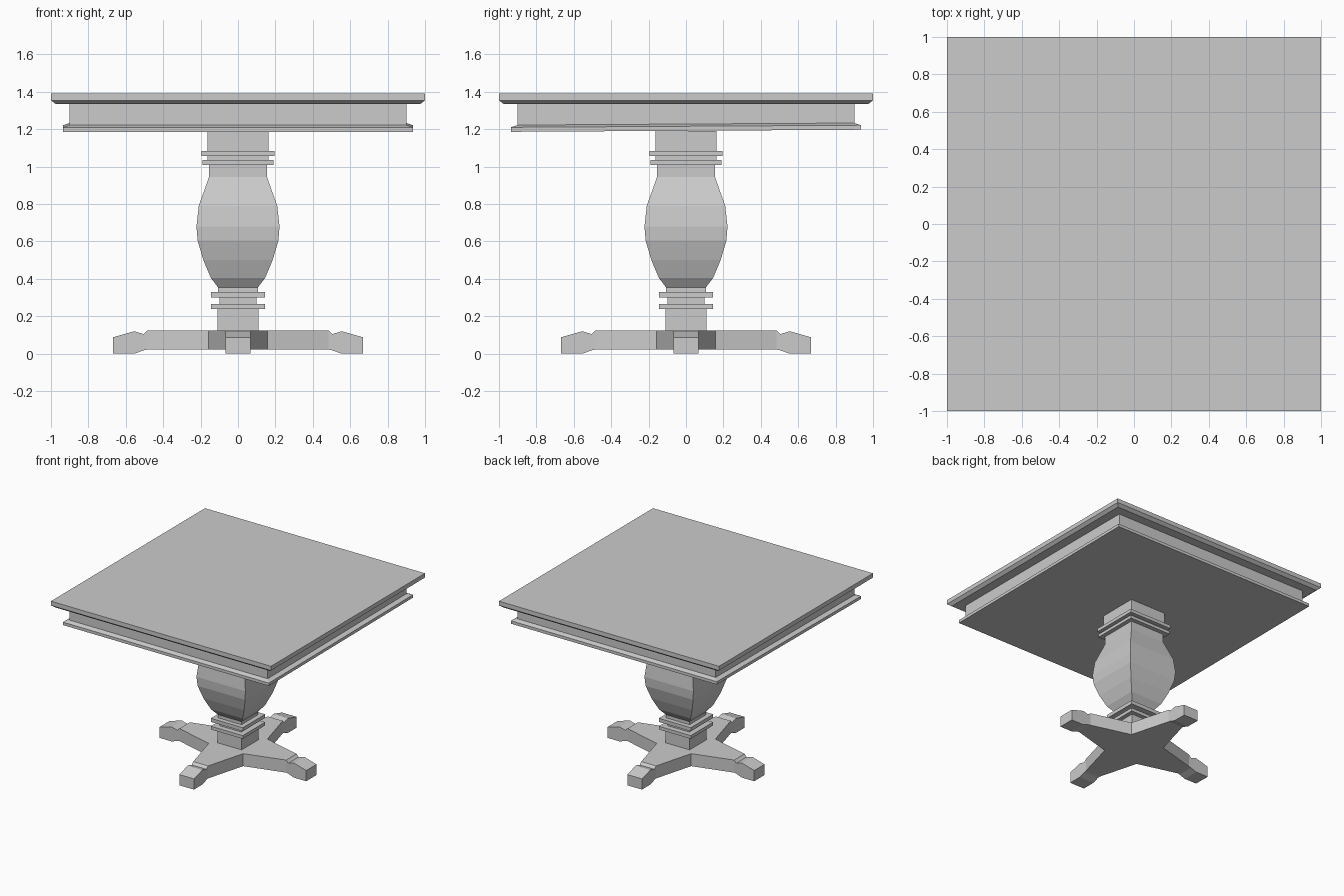
import bpy, bmesh

if "Cube" in bpy.data.objects:
    bpy.data.objects.remove(bpy.data.objects["Cube"])

def finish(name, bm):
    bmesh.ops.recalc_face_normals(bm, faces=bm.faces)
    mesh = bpy.data.meshes.new(name)
    bm.to_mesh(mesh)
    bm.free()
    obj = bpy.data.objects.new(name, mesh)
    bpy.context.collection.objects.link(obj)
    return obj

def square_loft(name, profile, tilt=0.0):
    """Stack square rings given as (half width, z), capped at both ends."""
    bm = bmesh.new()
    rings = [[bm.verts.new((sx * h, sy * h, z + tilt * sy * h))
              for sx, sy in ((-1, -1), (1, -1), (1, 1), (-1, 1))]
             for h, z in profile]
    for a, b in zip(rings, rings[1:]):
        for i in range(4):
            j = (i + 1) % 4
            bm.faces.new((a[i], a[j], b[j], b[i]))
    bm.faces.new(rings[0])
    bm.faces.new(rings[-1])
    return finish(name, bm)

# Table top with undercut edge, apron and slightly sloping lower moulding
square_loft("table_top", [(0.975, 1.335), (1.0, 1.355), (1.0, 1.39)])
square_loft("apron", [(0.90, 1.215), (0.90, 1.335)])
square_loft("apron_moulding", [(0.936, 1.192), (0.936, 1.216), (0.90, 1.228)], tilt=0.006)

# Square turned column with collars
square_loft("column", [
    (0.11, 0.125), (0.11, 0.238), (0.145, 0.238), (0.145, 0.265),
    (0.10, 0.265), (0.10, 0.30), (0.145, 0.30), (0.145, 0.33),
    (0.107, 0.33), (0.107, 0.355), (0.145, 0.405), (0.185, 0.50),
    (0.216, 0.605), (0.222, 0.68), (0.21, 0.79), (0.155, 0.945),
    (0.155, 1.01), (0.19, 1.01), (0.19, 1.035), (0.163, 1.035),
    (0.163, 1.058), (0.195, 1.058), (0.195, 1.085), (0.163, 1.085),
    (0.163, 1.192)])

# Cross base: four tapered legs ending in stepped toes
bm = bmesh.new()
W = 0.067
# stations along a leg: (distance out, bottom z, top z)
toe = [(0.485, 0.022, 0.125), (0.505, 0.018, 0.105),
       (0.555, 0.002, 0.12), (0.667, 0.0, 0.088)]
toe[2] = (0.555, 0.0, 0.12)
turns = [(1, 0), (0, 1), (-1, 0), (0, -1)]

def vert(turn, along, side, z):
    c, s = turn
    return bm.verts.new((along * c - side * s, along * s + side * c, z))

inner = [(vert(t, 0.157, 0.157, 0.022), vert(t, 0.157, 0.157, 0.125)) for t in turns]
outline = []
for k, t in enumerate(turns):
    rings = [[vert(t, d, -W, lo), vert(t, d, W, lo), vert(t, d, W, hi), vert(t, d, -W, hi)]
             for d, lo, hi in toe]
    for a, b in zip(rings, rings[1:]):
        for i in range(4):
            j = (i + 1) % 4
            bm.faces.new((a[i], a[j], b[j], b[i]))
    bm.faces.new(rings[-1])
    r = rings[0]
    prev, nxt = inner[k - 1], inner[k]
    bm.faces.new((prev[0], r[0], r[3], prev[1]))
    bm.faces.new((r[1], nxt[0], nxt[1], r[2]))
    outline += [(r[0], r[3]), (r[1], r[2]), nxt]
bm.faces.new([p[0] for p in outline])
bm.faces.new([p[1] for p in outline])
finish("cross_base", bm)
